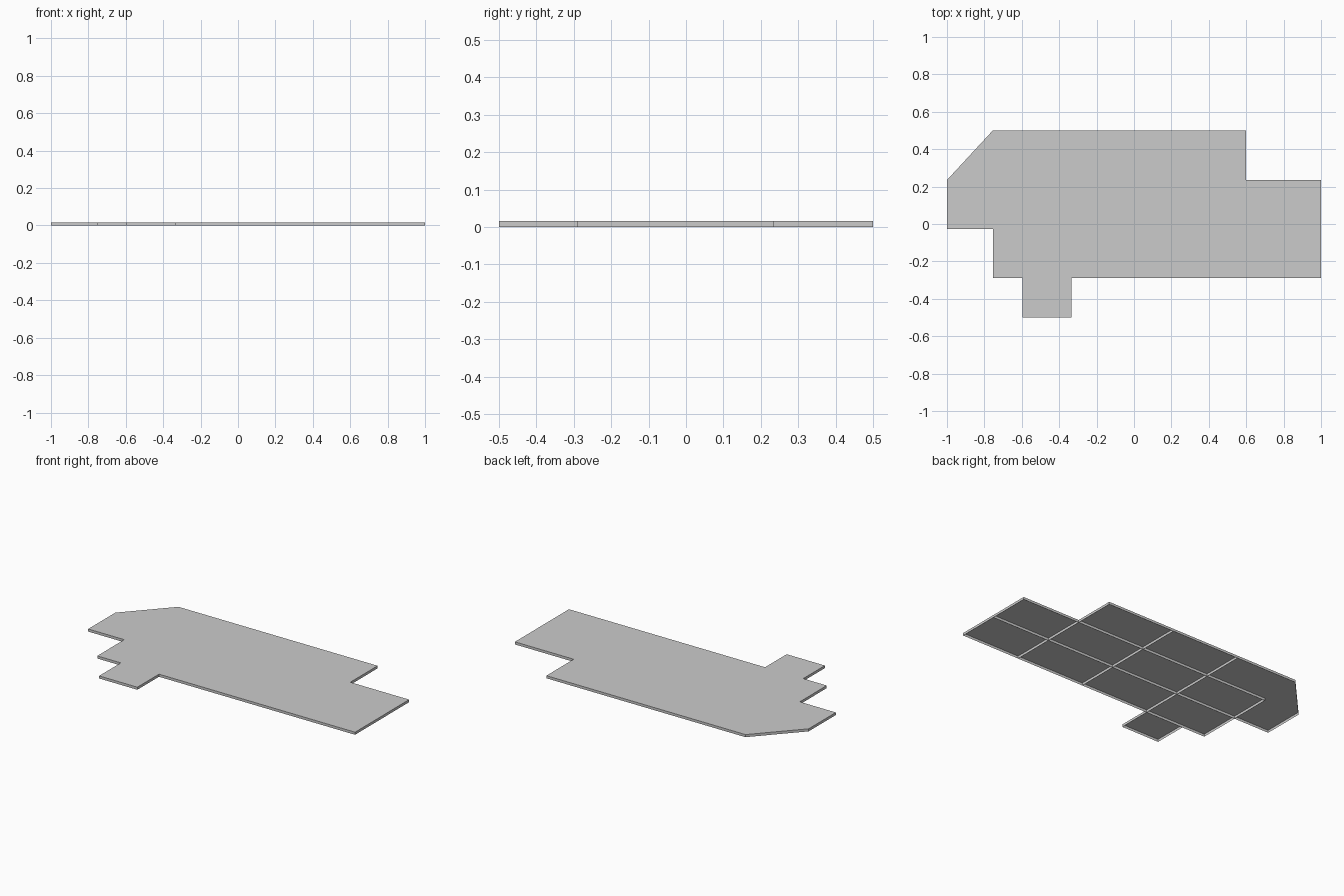
import bpy, bmesh

if "Cube" in bpy.data.objects:
    bpy.data.objects.remove(bpy.data.objects["Cube"])

H = 0.016  # slab height


def finish(bm, name):
    mesh = bpy.data.meshes.new(name)
    bm.to_mesh(mesh)
    bm.free()
    obj = bpy.data.objects.new(name, mesh)
    bpy.context.collection.objects.link(obj)
    return obj


# Floor plan, counter-clockwise
outline = [(-1, 0.235), (-1, -0.028), (-0.755, -0.028), (-0.755, -0.29),
           (-0.595, -0.29), (-0.595, -0.5), (-0.335, -0.5), (-0.335, -0.29),
           (1, -0.29), (1, 0.235), (0.6, 0.235), (0.6, 0.5), (-0.755, 0.5)]

# Floor top with a thin skirt, open underneath
bm = bmesh.new()
top = [bm.verts.new((x, y, H)) for x, y in outline]
low = [bm.verts.new((x, y, 0)) for x, y in outline]
bm.faces.new(top)
for i in range(len(outline)):
    j = (i + 1) % len(outline)
    bm.faces.new((low[i], low[j], top[j], top[i]))
floor = finish(bm, "floor_slab")

# Thin dividers between the tiles on the underside
ribs = [((-0.755, 0.235), (0.6, 0.235)),
        ((-0.755, -0.028), (1, -0.028)),
        ((-0.595, -0.29), (-0.335, -0.29)),
        ((-0.755, -0.028), (-0.755, 0.235)),
        ((-0.335, -0.29), (-0.335, 0.5)),
        ((0.1325, -0.29), (0.1325, 0.5)),
        ((0.6, -0.29), (0.6, 0.235))]
bm = bmesh.new()
for a, b in ribs:
    bm.faces.new([bm.verts.new((*p, z))
                  for p, z in ((a, 0), (b, 0), (b, H), (a, H))])
finish(bm, "underside_ribs")
